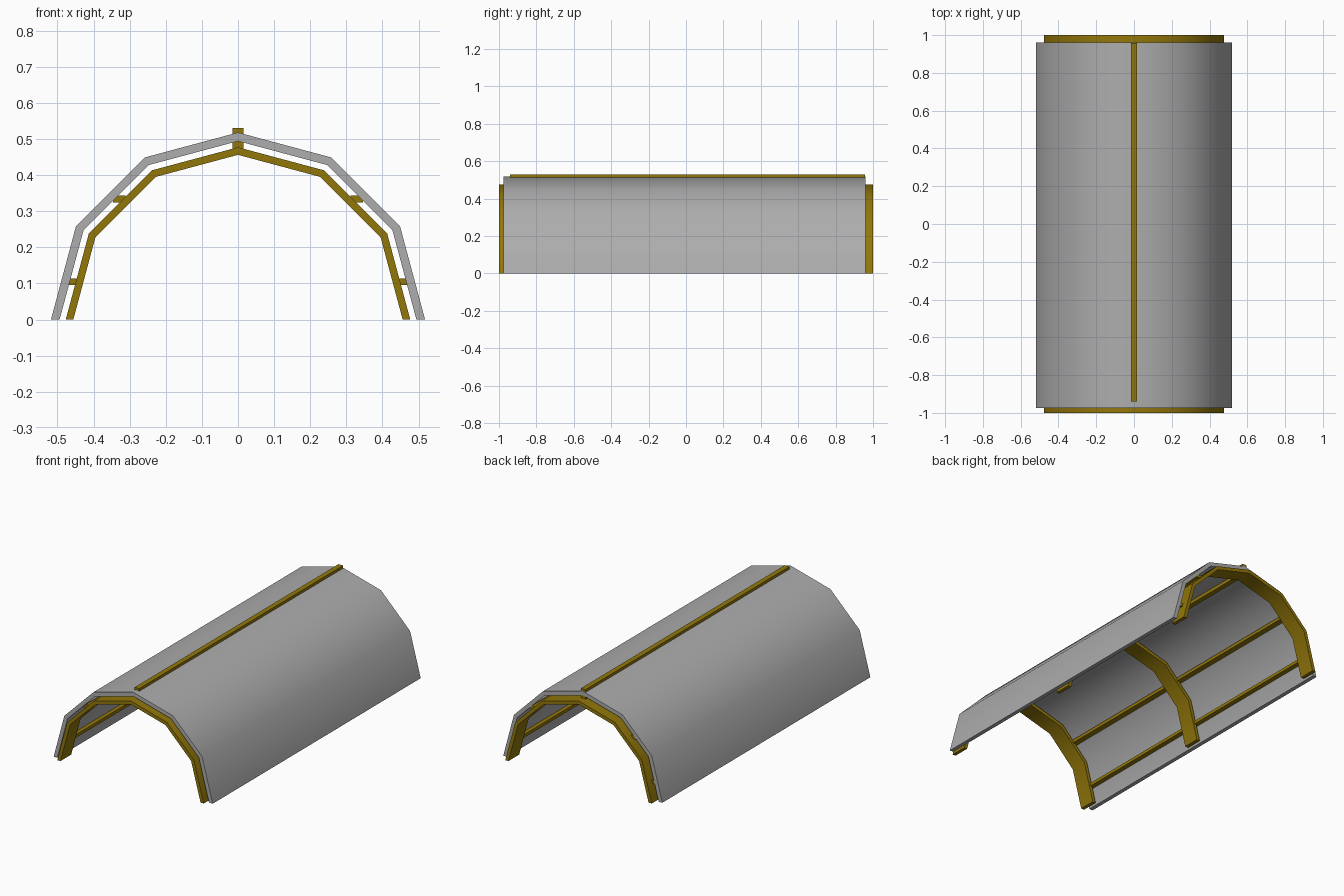
import bpy, bmesh
from math import cos, sin, pi, radians

if "Cube" in bpy.data.objects:
    bpy.data.objects.remove(bpy.data.objects["Cube"])


def colour(name, rgb):
    m = bpy.data.materials.new(name)
    m.diffuse_color = (*rgb, 1)
    m.use_nodes = True
    m.node_tree.nodes["Principled BSDF"].inputs["Base Color"].default_value = m.diffuse_color
    return m


gold = colour("gold", (0.29, 0.185, 0.003))
grey = colour("grey", (0.42, 0.42, 0.42))


def finish(name, bm, mat, smooth=False):
    bmesh.ops.recalc_face_normals(bm, faces=bm.faces)
    me = bpy.data.meshes.new(name)
    bm.to_mesh(me)
    bm.free()
    ob = bpy.data.objects.new(name, me)
    bpy.context.collection.objects.link(ob)
    me.materials.append(mat)
    if smooth:
        bpy.ops.object.select_all(action='DESELECT')
        ob.select_set(True)
        bpy.context.view_layer.objects.active = ob
        bpy.ops.object.shade_smooth_by_angle(angle=radians(40))
    return ob


def arch(name, r_out, r_in, y0, y1, mat):
    """Six-sided half ring, extruded along y."""
    bm = bmesh.new()
    rings = []
    for i in range(7):
        a = pi * i / 6
        rings.append([bm.verts.new((r * cos(a), y, r * sin(a)))
                      for r, y in ((r_out, y0), (r_out, y1), (r_in, y1), (r_in, y0))])
    for a, b in zip(rings, rings[1:]):
        for k in range(4):
            bm.faces.new((a[k], a[(k + 1) % 4], b[(k + 1) % 4], b[k]))
    bm.faces.new(rings[0])
    bm.faces.new(rings[-1])
    return finish(name, bm, mat, smooth=True)


def beam(name, x0, x1, z0, z1, y0=-0.94, y1=0.957):
    bm = bmesh.new()
    bmesh.ops.create_cube(bm, size=1)
    for v in bm.verts:
        v.co = ((x0 + x1) / 2 + v.co.x * (x1 - x0),
                (y0 + y1) / 2 + v.co.y * (y1 - y0),
                (z0 + z1) / 2 + v.co.z * (z1 - z0))
    return finish(name, bm, gold)


# Outer cover
arch("cover", 0.518, 0.494, -0.975, 0.96, grey)

# Supporting ribs: front, middle, back
for name, y in (("front_rib", -1.0), ("middle_rib", -0.10), ("back_rib", 0.90)):
    arch(name, 0.477, 0.456, y, y + 0.10, gold)

# Ridge beam poking through the cover
beam("ridge_beam", -0.015, 0.015, 0.47, 0.53)

# Side rails between ribs and cover
for side, s in (("left", -1), ("right", 1)):
    for level, xa, xb, za, zb in (("lower", 0.440, 0.475, 0.095, 0.114),
                                  ("upper", 0.312, 0.346, 0.324, 0.343)):
        beam(f"{side}_{level}_rail", min(s * xa, s * xb), max(s * xa, s * xb), za, zb)
